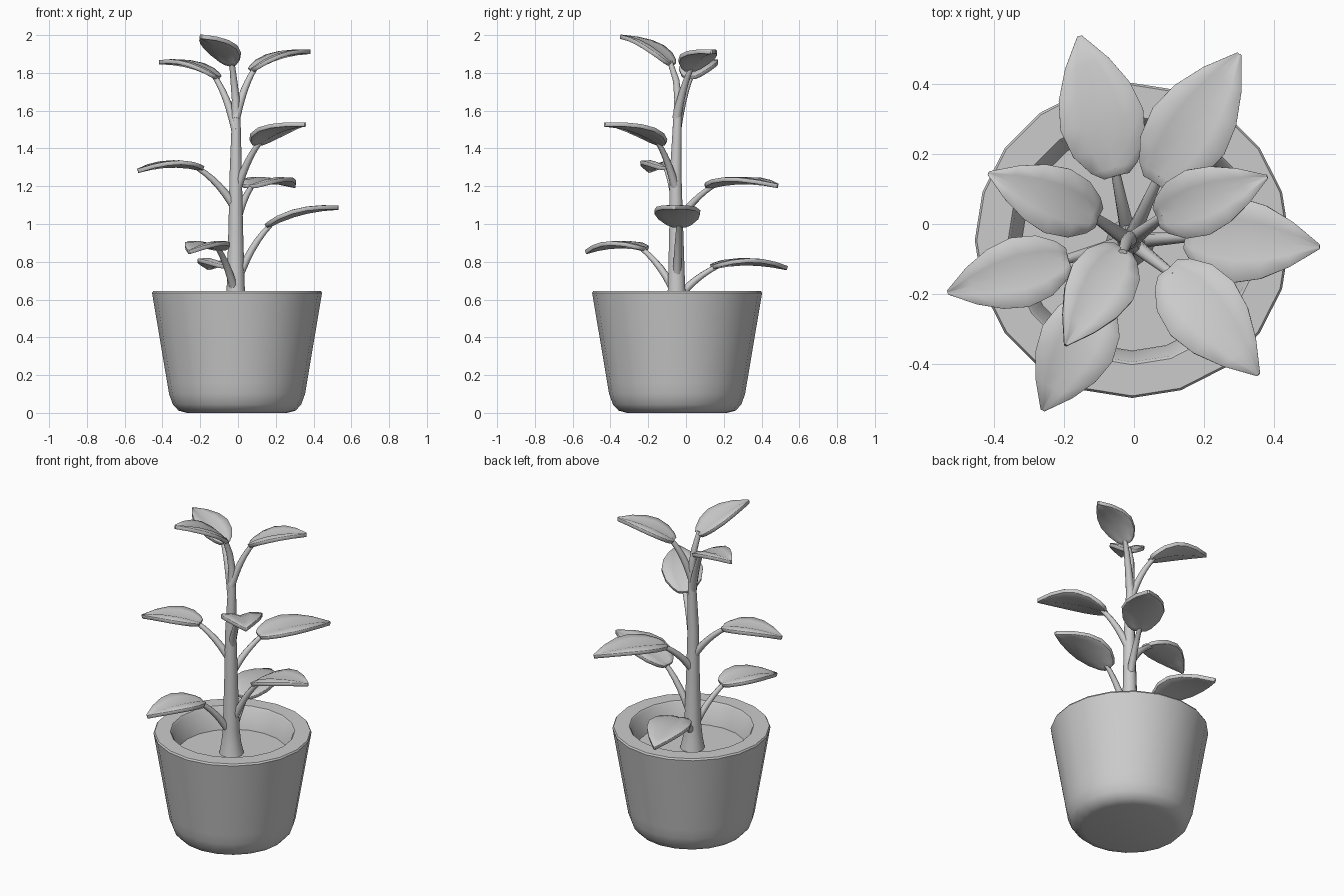
import bpy, bmesh, math
from mathutils import Vector

if "Cube" in bpy.data.objects:
    bpy.data.objects.remove(bpy.data.objects["Cube"])

PX, PY = -0.005, -0.047   # pot axis


def add_mesh(name, verts, faces, angle=40):
    me = bpy.data.meshes.new(name)
    me.from_pydata(verts, [], faces)
    ob = bpy.data.objects.new(name, me)
    bpy.context.collection.objects.link(ob)
    bm = bmesh.new()
    bm.from_mesh(me)
    bmesh.ops.recalc_face_normals(bm, faces=bm.faces)
    bm.to_mesh(me)
    bm.free()
    bpy.ops.object.select_all(action='DESELECT')
    ob.select_set(True)
    bpy.context.view_layer.objects.active = ob
    bpy.ops.object.shade_smooth_by_angle(angle=math.radians(angle))
    return ob


def skin(name, rings, angle=40):
    """Join equal rings of points into a capped tube."""
    n = len(rings[0])
    verts = [p for r in rings for p in r]
    faces = [(i*n + j, i*n + (j+1) % n, (i+1)*n + (j+1) % n, (i+1)*n + j)
             for i in range(len(rings) - 1) for j in range(n)]
    faces += [tuple(range(n)), tuple(range(len(verts) - n, len(verts)))]
    return add_mesh(name, verts, faces, angle)


def lathe(name, profile, n):
    return skin(name, [[(PX + r*math.cos(2*math.pi*j/n), PY + r*math.sin(2*math.pi*j/n), z)
                        for j in range(n)] for r, z in profile])


def tube(name, pts, radii, n=8):
    rings = []
    for i, p in enumerate(pts):
        d = (pts[min(i+1, len(pts)-1)] - pts[max(i-1, 0)]).normalized()
        u = d.cross(Vector((0, 1, 0))).normalized()
        v = d.cross(u)
        rings.append([p + radii[i]*(u*math.cos(2*math.pi*j/n) + v*math.sin(2*math.pi*j/n))
                      for j in range(n)])
    return skin(name, rings, 60)


def leaf(name, base, tip, half):
    d = tip - base
    side = d.cross(Vector((0, 0, 1))).normalized()
    up = side.cross(d).normalized()
    # position along leaf, relative width, arch height
    rows = [(0, .3, 0), (.06, .56, .006), (.2, .87, .018), (.4, 1, .026),
            (.6, .86, .025), (.8, .53, .016), (1, .05, 0)]
    verts, faces = [], []
    for t, w, h in rows:
        for s, lift in ((-1, .012), (-.5, .014), (0, -.004), (.5, .014), (1, .012)):
            verts.append(base + d*t + side*(s*w*half) + up*(h + lift*w - .004))
    for i in range(len(rows) - 1):
        for j in range(4):
            a = i*5 + j
            faces.append((a, a+1, a+6, a+5))
    ob = add_mesh(name, verts, faces, 50)
    mod = ob.modifiers.new("thickness", 'SOLIDIFY')
    mod.thickness, mod.offset = .022, 0
    bev = ob.modifiers.new("soft_edge", 'BEVEL')
    bev.width, bev.segments = .006, 1
    bev.limit_method, bev.angle_limit = 'ANGLE', math.radians(50)


# Pot with thick rim, and soil
lathe("pot", [(.265, 0), (.31, .012), (.34, .045), (.36, .10), (.37, .16), (.444, .60),
              (.45, .635), (.444, .645), (.355, .645), (.347, .637), (.312, .47)], 20)
lathe("soil", [(.316, .48), (.316, .51)], 20)

# Main stem
stem = [(-.01, -.05, .50, .072), (-.012, -.05, .58, .056), (-.012, -.05, .66, .048),
        (-.012, -.052, 1.0, .038), (-.012, -.055, 1.25, .033), (-.01, -.047, 1.5, .025),
        (-.012, -.042, 1.66, .021), (-.022, -.052, 1.76, .018), (-.033, -.085, 1.86, .014)]
tube("stem", [Vector(p[:3]) for p in stem], [p[3] for p in stem], 10)

# Leaves: stalk start height, leaf base, leaf tip, half width
leaves = [
    (.60, (-.05, .14, .775), (-.155, .535, .77), .122),
    (.62, (-.095, -.215, .87), (-.26, -.53, .855), .112),
    (.68, (.15, -.035, .99), (.53, -.065, 1.09), .122),
    (1.00, (.06, .12, 1.20), (.30, .485, 1.205), .122),
    (1.08, (-.19, -.10, 1.295), (-.53, -.195, 1.285), .102),
    (1.16, (.10, -.13, 1.425), (.355, -.43, 1.53), .118),
    (1.50, (-.105, .02, 1.775), (-.415, .145, 1.86), .098),
    (1.56, (.07, .02, 1.815), (.38, .135, 1.915), .098),
    (None, (-.035, -.075, 1.845), (-.195, -.345, 1.995), .100),
]
for k, (z0, base, tip, half) in enumerate(leaves, 1):
    base, tip = Vector(base), Vector(tip)
    leaf(f"leaf_{k}", base, tip, half)
    if z0 is None:      # top leaf sits on the stem itself
        continue
    a = Vector((-.012, -.049, z0))
    end = base + (tip - base)*.06
    mid = a.lerp(end, .42)
    mid.z = a.z + (end.z - a.z)*.66
    pts = [a*(1-t)**2 + mid*(2*t*(1-t)) + end*t*t for t in (i/6 for i in range(7))]
    tube(f"leaf_stalk_{k}", pts, [.024 - .0018*i for i in range(7)])
